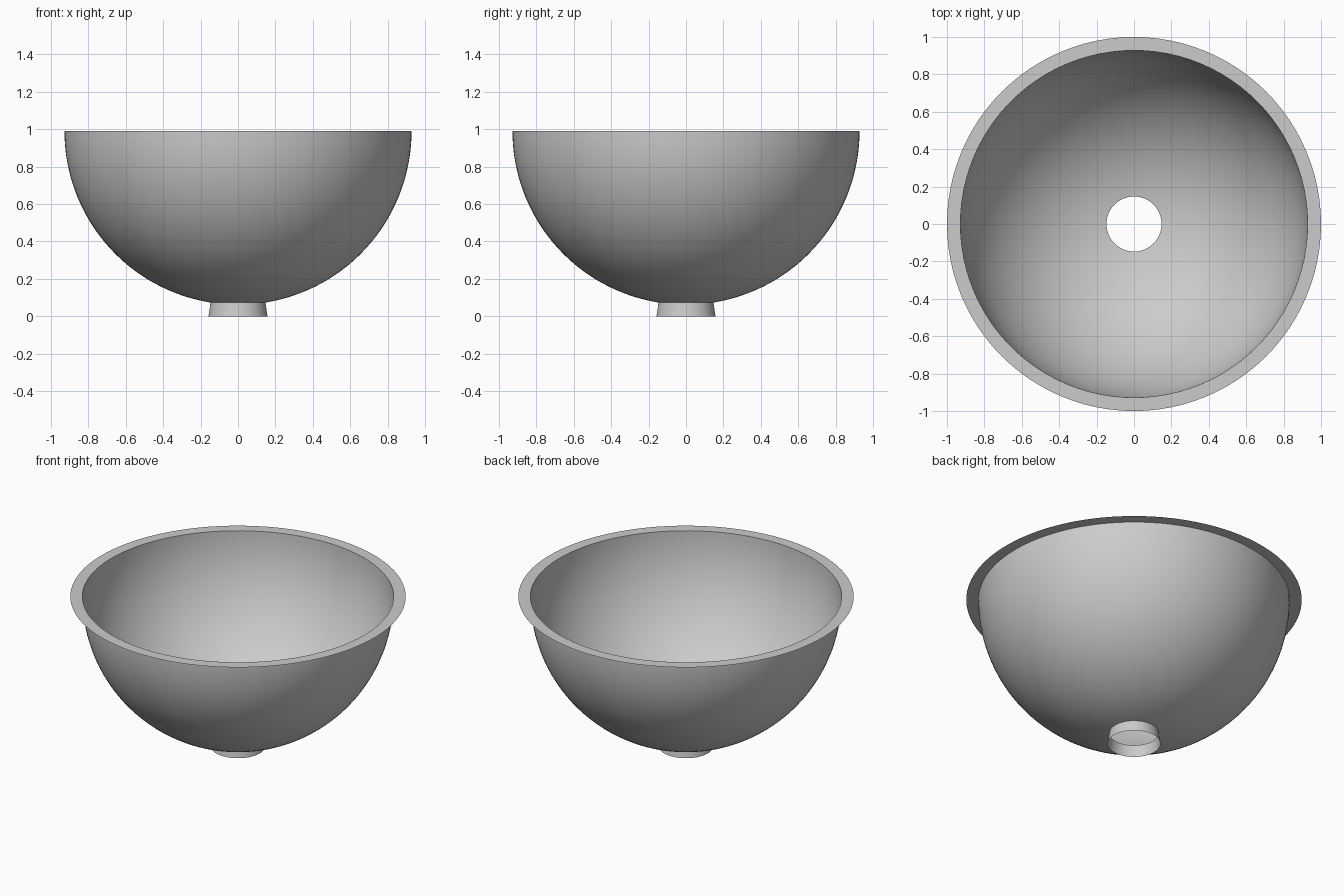
import bpy, bmesh
from math import sin, cos, asin, pi

if "Cube" in bpy.data.objects:
    bpy.data.objects.remove(bpy.data.objects["Cube"])

SEG = 96
R, RIM_Z = 0.928, 0.99      # bowl sphere radius and centre height
HOLE = 0.147                # drain opening radius


def lathe(name, profile):
    """Revolve (radius, height) points around z into an open sheet."""
    bm = bmesh.new()
    rings = [[bm.verts.new((r * cos(2 * pi * i / SEG), r * sin(2 * pi * i / SEG), z))
              for i in range(SEG)] for r, z in profile]
    for a, b in zip(rings, rings[1:]):
        for i in range(SEG):
            j = (i + 1) % SEG
            bm.faces.new((a[i], a[j], b[j], b[i]))
    for f in bm.faces:
        f.smooth = True
    mesh = bpy.data.meshes.new(name)
    bm.to_mesh(mesh)
    bm.free()
    obj = bpy.data.objects.new(name, mesh)
    bpy.context.collection.objects.link(obj)
    return obj


# Hemispherical bowl with a round drain hole
start = asin(HOLE / R)
N = 32
angles = [start + (pi / 2 - start) * k / N for k in range(N + 1)]
bowl_profile = [(R * sin(t), RIM_Z - R * cos(t)) for t in angles]
lathe("bowl", bowl_profile)

# Flat rim flange
lathe("rim", [(1.0, RIM_Z), (R, RIM_Z)][::-1])

# Short flared drain collar
lathe("drain_collar", [(0.158, 0.0), (0.153, 0.03), bowl_profile[0]])
